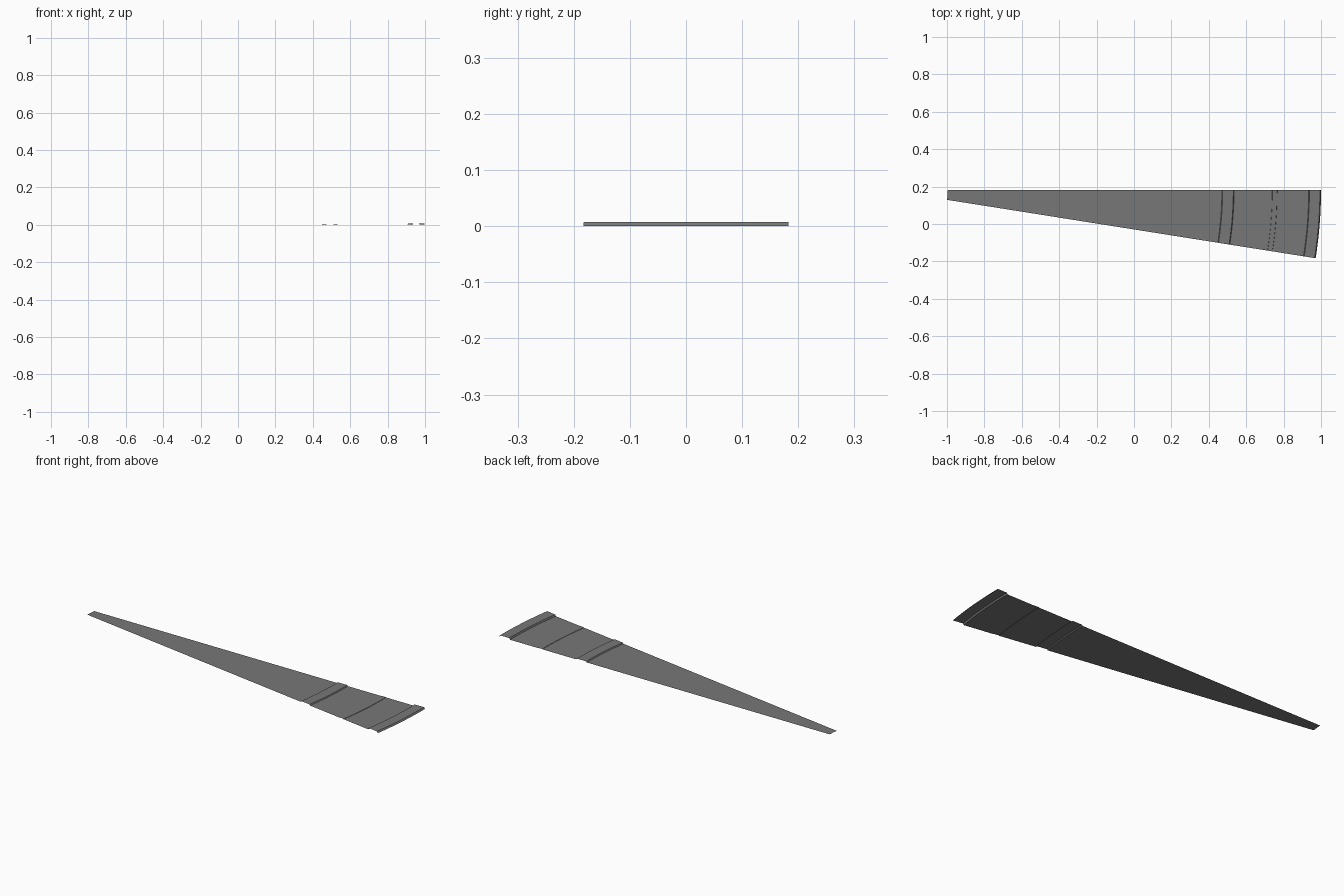
import bpy, bmesh, math

if "Cube" in bpy.data.objects:
    bpy.data.objects.remove(bpy.data.objects["Cube"])

# Thin open sheet: a 9 degree slice of a dished disc, swept about a far apex
ANGLE = math.radians(9)
R_OUT = 0.366 / math.sin(ANGLE)
AX, AY = 1.0 - R_OUT, 0.183
R_IN = (-1.0 - AX) / math.cos(ANGLE)
SEG = 12

grey = bpy.data.materials.new("mid grey")
grey.diffuse_color = (0.18, 0.185, 0.18, 1)
grey.use_nodes = True
grey.node_tree.nodes["Principled BSDF"].inputs["Base Color"].default_value = grey.diffuse_color


def sweep(name, profile):
    """Sweep a (radius, height) profile through the slice angle."""
    bm = bmesh.new()
    rows = []
    for i in range(SEG + 1):
        a = -ANGLE * i / SEG
        rows.append([bm.verts.new((AX + r * math.cos(a), AY + r * math.sin(a), z))
                     for r, z in profile])
    for p, q in zip(rows, rows[1:]):
        for j in range(len(profile) - 1):
            bm.faces.new((p[j], q[j], q[j + 1], p[j + 1]))
    me = bpy.data.meshes.new(name)
    bm.to_mesh(me)
    bm.free()
    me.materials.append(grey)
    ob = bpy.data.objects.new(name, me)
    bpy.context.collection.objects.link(ob)


def ridge(r0, r1, h, s):
    """Raised band with slightly sloped walls."""
    return [(r0, 0), (r0 + s, h), (r1 - s, h), (r1, 0)]


# Radii where the bands start and end
A0, A1 = 0.470 - AX, 0.535 - AX
B0, B1 = 0.739 - AX, 0.766 - AX
C0 = 0.934 - AX

sweep("inner_panel", [(R_IN, 0), (A0, 0)])
sweep("middle_band", ridge(A0, A1, 0.005, 0.004))
sweep("centre_panel", [(A1, 0), (B0, 0)])
sweep("fine_band", ridge(B0, B1, 0.0015, 0.001))
sweep("outer_panel", [(B1, 0), (C0, 0)])
# Outer rim steps up, then drops at the edge
sweep("outer_rim", [(C0, 0), (C0 + 0.004, 0.008), (R_OUT - 0.006, 0.008), (R_OUT, 0)])
